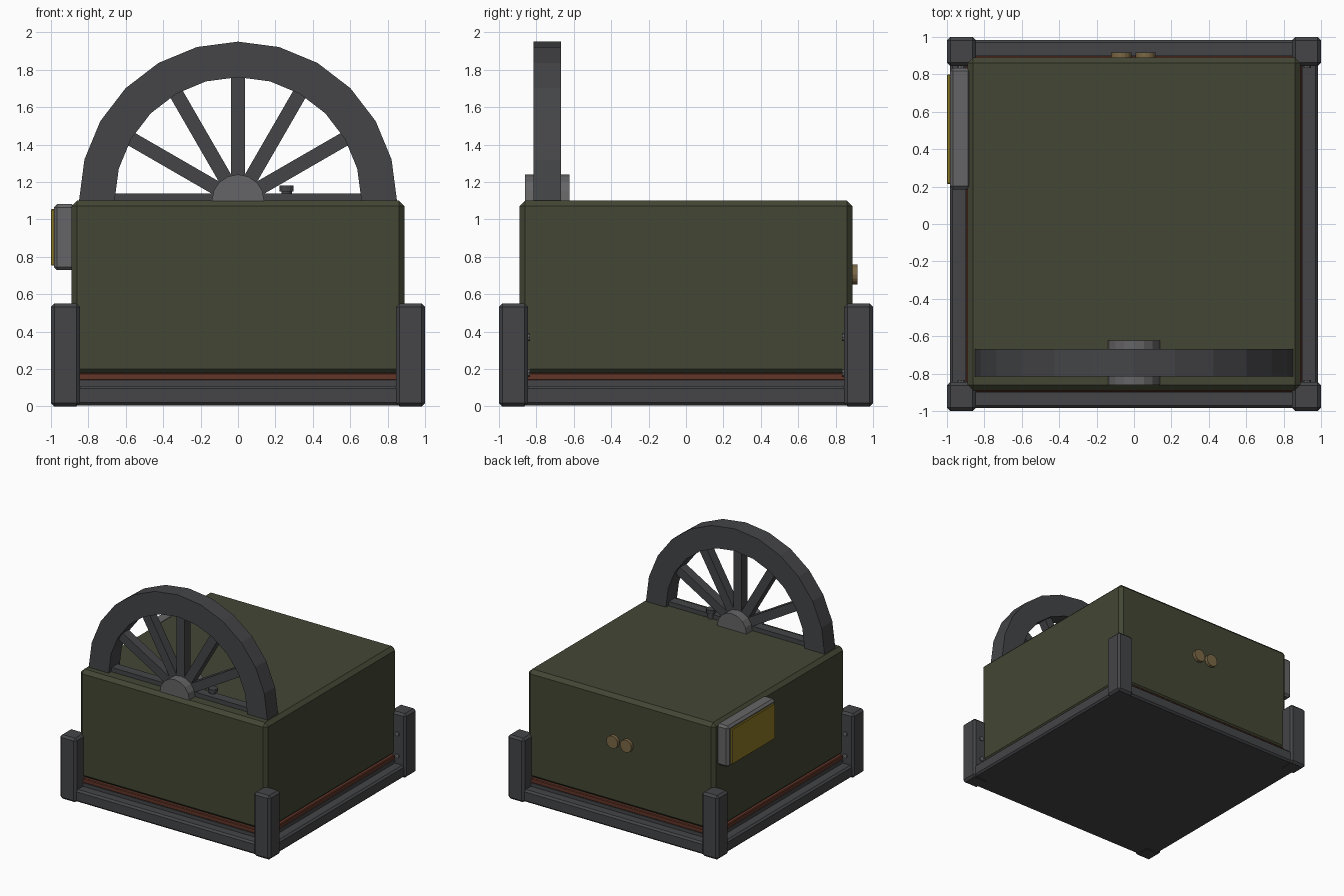
import bpy, math
from mathutils import Matrix, Vector

if "Cube" in bpy.data.objects:
    bpy.data.objects.remove(bpy.data.objects["Cube"])


def material(name, rgb):
    m = bpy.data.materials.new(name)
    m.diffuse_color = (*rgb, 1)
    m.use_nodes = True
    m.node_tree.nodes["Principled BSDF"].inputs["Base Color"].default_value = m.diffuse_color
    return m


OLIVE = material("olive_paint", (0.056, 0.062, 0.034))
IRON = material("dark_iron", (0.058, 0.059, 0.064))
STEEL = material("steel", (0.13, 0.13, 0.135))
RUST = material("rust_red", (0.12, 0.035, 0.02))
BRASS = material("brass", (0.2, 0.14, 0.06))
YELLOW = material("yellow_plate", (0.26, 0.19, 0.02))


def finish(ob, name, mat, bevel=0):
    ob.name = name
    ob.data.materials.append(mat)
    if bevel:
        mod = ob.modifiers.new("bevel", "BEVEL")
        mod.width = bevel
        mod.segments = 1
    return ob


def box(name, lo, hi, mat, bevel=0):
    lo, hi = Vector(lo), Vector(hi)
    bpy.ops.mesh.primitive_cube_add(size=1)
    ob = bpy.context.object
    size = hi - lo
    ob.data.transform(Matrix.Translation((lo + hi) / 2) @ Matrix.Diagonal((*size, 1)))
    return finish(ob, name, mat, bevel)


def cyl(name, center, r, depth, mat, sides=16, axis="Y", bevel=0):
    rot = {"X": (0, math.pi / 2, 0), "Y": (math.pi / 2, 0, 0), "Z": (0, 0, 0)}[axis]
    bpy.ops.mesh.primitive_cylinder_add(vertices=sides, radius=r, depth=depth,
                                        location=center, rotation=rot)
    return finish(bpy.context.object, name, mat, bevel)


# Base: tray, inner ledge, red seal and main housing
box("base_tray", (-0.985, -0.985, 0.005), (0.985, 0.985, 0.11), IRON, 0.015)
box("base_ledge", (-0.90, -0.90, 0.08), (0.90, 0.90, 0.14), IRON)
box("red_seal", (-0.897, -0.897, 0.138), (0.897, 0.897, 0.178), RUST, 0.006)
box("housing", (-0.89, -0.89, 0.17), (0.89, 0.89, 1.10), OLIVE, 0.03)

# Corner posts with two rivets on the inner face
for sx in (-1, 1):
    for sy in (-1, 1):
        xs, ys = sorted((sx * 0.845, sx)), sorted((sy * 0.845, sy))
        box("corner_post", (xs[0], ys[0], 0), (xs[1], ys[1], 0.55), IRON, 0.018)
        for z in (0.18, 0.37):
            cyl("post_rivet", (sx * 0.925, sy * 0.845, z), 0.02, 0.02, STEEL, 8)

# Spoked wheel sunk halfway into the housing
WY, WZ, N = -0.742, 1.10, 24
section = [(0.85, -0.073), (0.85, 0.073), (0.66, 0.073), (0.66, -0.073)]
verts, faces = [], []
for i in range(N):
    a = 2 * math.pi * i / N
    verts += [(r * math.cos(a), WY + y, WZ + r * math.sin(a)) for r, y in section]
    j = (i + 1) % N
    for k in range(4):
        l = (k + 1) % 4
        faces.append((4 * i + k, 4 * i + l, 4 * j + l, 4 * j + k))
rim = bpy.data.meshes.new("wheel_rim")
rim.from_pydata(verts, [], faces)
rim_ob = bpy.data.objects.new("wheel_rim", rim)
bpy.context.collection.objects.link(rim_ob)
finish(rim_ob, "wheel_rim", IRON)

for i in range(12):
    spoke = box("wheel_spoke", (0.08, -0.04, -0.038), (0.675, 0.04, 0.038), IRON)
    spoke.location = (0, WY, WZ)
    spoke.rotation_euler.y = -i * math.pi / 6
cyl("wheel_hub", (0, WY, WZ), 0.14, 0.24, STEEL, 16)

# Small valve beside the hub
cyl("valve_stem", (0.26, WY + 0.03, 1.12), 0.028, 0.08, IRON, 12, "Z")
cyl("valve_cap", (0.26, WY + 0.03, 1.165), 0.038, 0.03, IRON, 12, "Z")

# Side control box with yellow plate
box("side_box", (-0.985, 0.185, 0.728), (-0.87, 0.835, 1.082), STEEL, 0.018)
box("side_plate", (-1.0, 0.215, 0.752), (-0.97, 0.80, 1.055), YELLOW, 0.004)

# Pair of brass knobs on the back
for x in (-0.068, 0.062):
    cyl("back_knob", (x, 0.895, 0.705), 0.054, 0.044, BRASS, 16)
